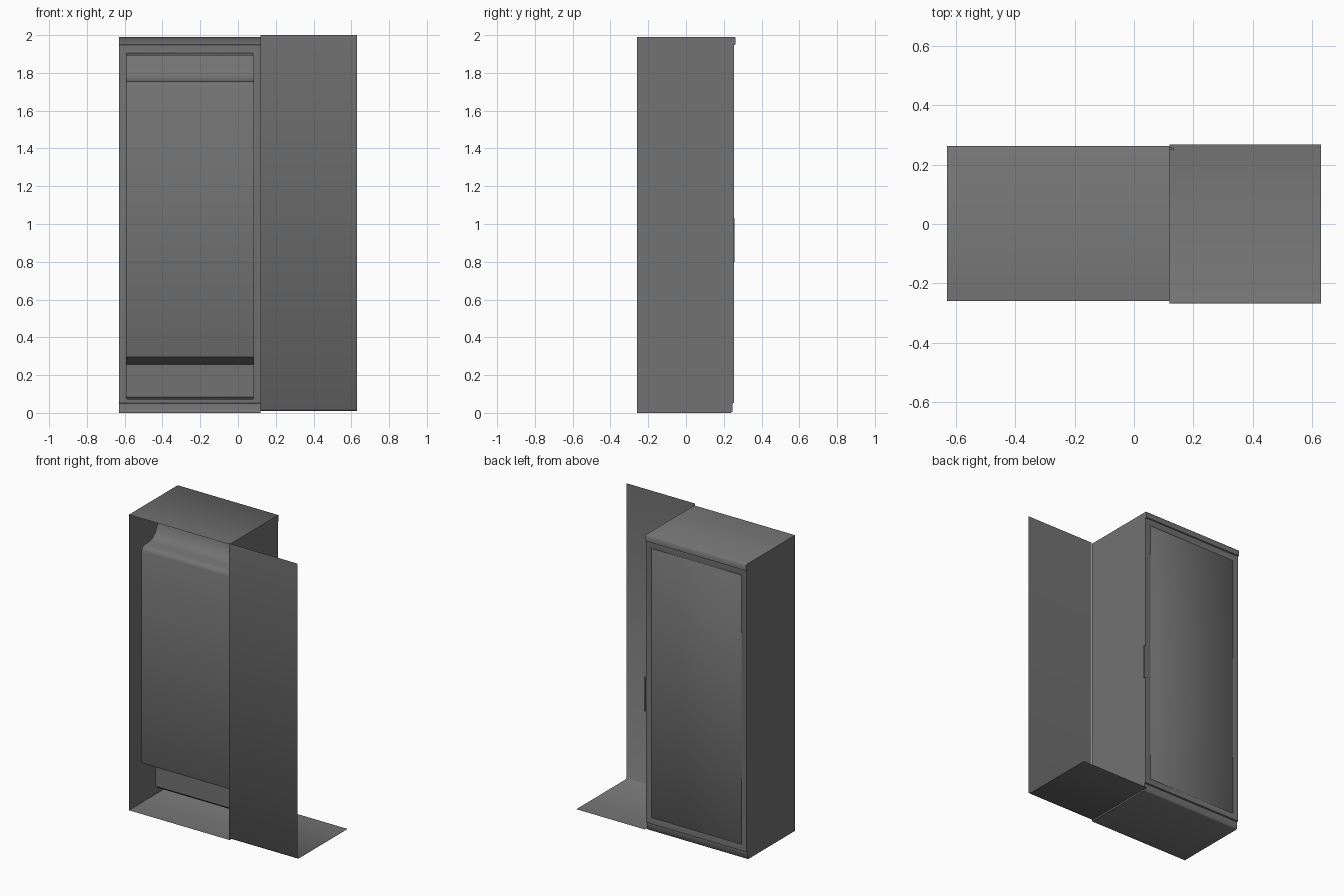
import bpy, bmesh, math

if "Cube" in bpy.data.objects:
    bpy.data.objects.remove(bpy.data.objects["Cube"])

# Darker grey paint used on everything
paint = bpy.data.materials.new("grey_paint")
paint.diffuse_color = (.17, .17, .17, 1)
paint.use_nodes = True
paint.node_tree.nodes["Principled BSDF"].inputs["Base Color"].default_value = paint.diffuse_color


def finish(name, bm, angle=35, recalc=True):
    """Turn a bmesh into a named object with smooth shading."""
    if recalc:
        bmesh.ops.recalc_face_normals(bm, faces=bm.faces)
    mesh = bpy.data.meshes.new(name)
    bm.to_mesh(mesh)
    bm.free()
    mesh.materials.append(paint)
    ob = bpy.data.objects.new(name, mesh)
    bpy.context.collection.objects.link(ob)
    bpy.ops.object.select_all(action='DESELECT')
    ob.select_set(True)
    bpy.context.view_layer.objects.active = ob
    bpy.ops.object.shade_smooth_by_angle(angle=math.radians(angle))
    return ob


def sheet(profile, x0, x1, caps):
    """Sweep an open (y, z) profile along x, optionally closing both sides."""
    bm = bmesh.new()
    a = [bm.verts.new((x0, y, z)) for y, z in profile]
    b = [bm.verts.new((x1, y, z)) for y, z in profile]
    strips = [bm.faces.new((a[i], a[i + 1], b[i + 1], b[i])) for i in range(len(a) - 1)]
    if caps:
        bm.faces.new(a[::-1])
        bm.faces.new(b)
    bm.normal_update()
    # remove the closing faces' link across the opening: caps only touch the strips
    return bm, strips


def soften(bm, test, width, segments=3):
    """Round the edges whose two end points satisfy the test."""
    edges = [e for e in bm.edges if test(e.verts[0].co, e.verts[1].co)]
    bmesh.ops.bevel(bm, geom=edges, offset=width, segments=segments, profile=.5,
                    affect='EDGES', clamp_overlap=True)


# Outer cabinet: thin shell, open at -y, door face and trim steps at +y
cabinet_profile = [(-.26, 0), (.238, 0), (.245, .006), (.245, .05), (.255, .053),
                   (.255, 1.947), (.262, 1.95), (.262, 1.986), (.258, 1.99), (-.26, 1.99)]
bm, strips = sheet(cabinet_profile, -.63, .12, True)
bmesh.ops.recalc_face_normals(bm, faces=bm.faces)
# Shallow groove framing the door
for width, depth in ((.038, 0), (.003, -.003), (.003, .003)):
    bmesh.ops.inset_region(bm, faces=[strips[4]], thickness=width, depth=depth,
                           use_even_offset=True)
finish("cabinet_shell", bm, angle=60, recalc=False)

# Inner liner seen through the open side: stepped low down, curved shoulder on top
liner_profile = [(.247, .07), (-.015, .07), (-.03, .085), (-.03, .255), (-.175, .295),
                 (-.18, .305), (-.18, 1.725), (-.17, 1.745), (-.15, 1.755), (-.09, 1.757),
                 (-.06, 1.768), (-.03, 1.795), (-.01, 1.84), (0, 1.885), (.01, 1.895),
                 (.247, 1.895)]
bm, _ = sheet(liner_profile, -.593, .085, True)
soften(bm, lambda p, q: abs(p.z - .07) < 1e-4 and abs(q.z - .07) < 1e-4
       and abs(p.x - q.x) < 1e-4, .012)
finish("inner_liner", bm, angle=40)

# Small door pull wrapped on the edge of the door
bm = bmesh.new()
bmesh.ops.create_cube(bm, size=1)
for v in bm.verts:
    v.co = (.126 + v.co.x * .013, .2535 + v.co.y * .009, .915 + v.co.z * .23)
finish("door_pull", bm)

# Side panel folding into a floor sheet
bm, _ = sheet([(-.267, 2), (-.267, .02), (-.257, .01), (.267, .01)], .12, .63, False)
finish("side_panel_and_floor", bm, angle=60)
